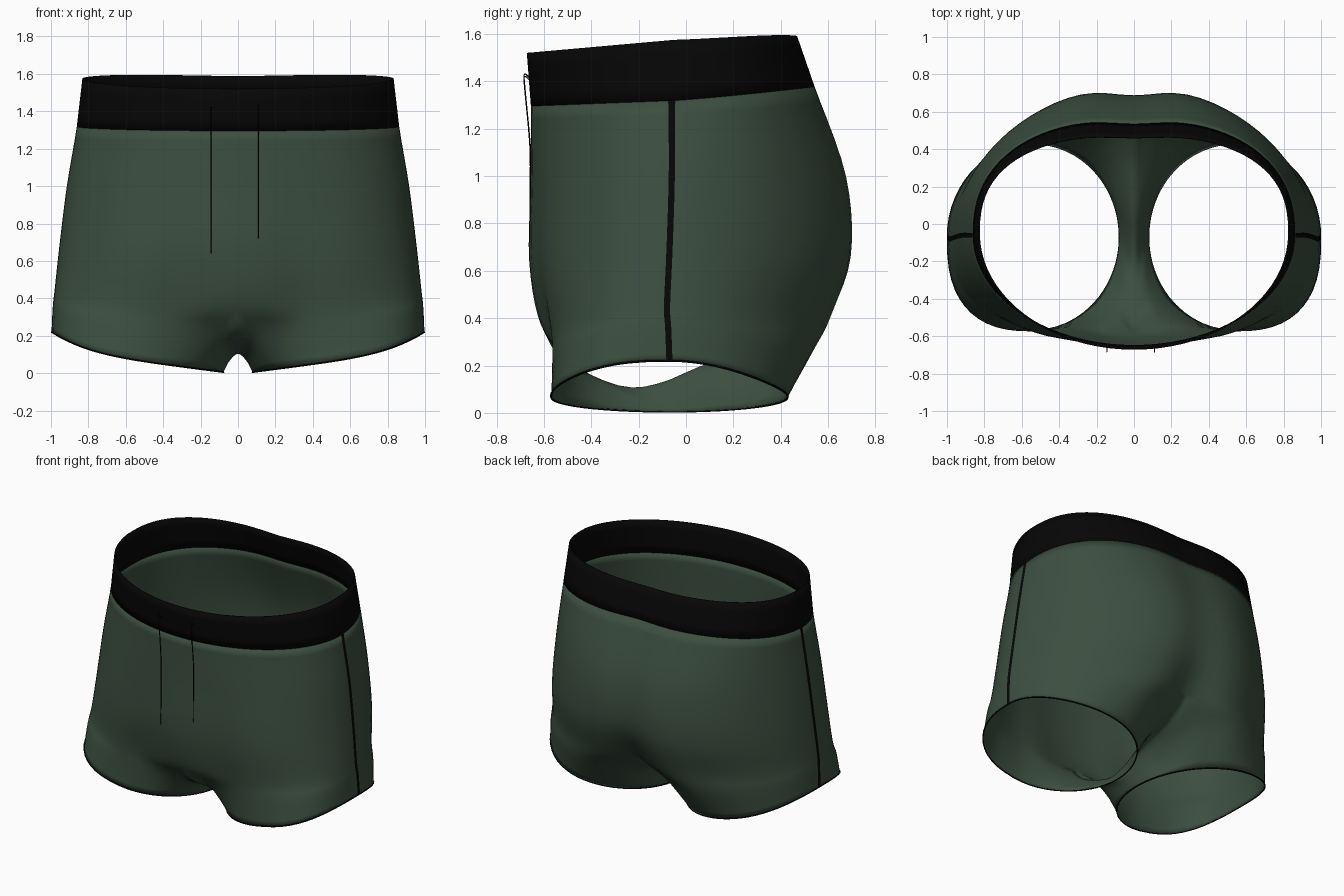
import bpy, bmesh, math
from mathutils import Vector

if "Cube" in bpy.data.objects:
    bpy.data.objects.remove(bpy.data.objects["Cube"])

N_OUT, N_IN, SUB = 40, 20, 5      # columns front-side-back, crotch columns, row steps


def material(name, rgb):
    m = bpy.data.materials.new(name)
    m.diffuse_color = (*rgb, 1)
    m.use_nodes = True
    m.node_tree.nodes["Principled BSDF"].inputs["Base Color"].default_value = m.diffuse_color
    return m


green = material("forest_green", (0.045, 0.078, 0.052))
black = material("soft_black", (0.0018, 0.0018, 0.0018))


def spline(p0, p1, p2, p3, t):
    """Catmull-Rom point between p1 and p2."""
    return 0.5 * (2 * p1 + (p2 - p0) * t + (2 * p0 - 5 * p1 + 4 * p2 - p3) * t * t
                  + (3 * p1 - p0 - 3 * p2 + p3) * t ** 3)


def smooth_path(pts, steps):
    pts = [Vector(p) for p in pts]
    ext = [2 * pts[0] - pts[1]] + pts + [2 * pts[-1] - pts[-2]]
    out = [spline(*ext[i:i + 4], k / steps) for i in range(len(pts) - 1) for k in range(steps)]
    return out + [pts[-1]]


def section(w, yc, yf, nf, yb, nb, dip, crease, zf, zs, zb, lift=0):
    """Half cross-section from front centre, round the side, to back centre."""
    row = []
    for i in range(N_OUT + 1):
        a = math.pi * (i / N_OUT - 0.5)
        s, c = math.sin(a), max(0.0, math.cos(a))
        if i in (0, N_OUT):
            c = 0.0
        n, end, zend = (nf, yf, zf) if s < 0 else (nb, yb, zb)
        x = w * c ** (2 / n)
        y = yc + (end - yc) * abs(s) ** (2 / n)
        if s > 0:
            y -= dip * math.exp(-(x / 0.19) ** 2)
        else:
            y += crease * math.exp(-((x - 0.32) / 0.13) ** 2)
        z = zs + (zend - zs) * abs(s) + (lift * math.sin(2 * a) if s > 0 else 0)
        row.append(Vector((x, y, z)))
    return row


def add_grid(bm, rows, closed=False):
    vs = [[bm.verts.new(p) for p in r] for r in rows]
    n = len(rows[0])
    for a, b in zip(vs, vs[1:]):
        for i in range(n if closed else n - 1):
            j = (i + 1) % n
            bm.faces.new((a[i], b[i], b[j], a[j]))


def finish(name, bm, mat, thickness=0.0):
    bmesh.ops.remove_doubles(bm, verts=bm.verts, dist=0.0002)
    bmesh.ops.recalc_face_normals(bm, faces=bm.faces)
    # Outward means the side face points towards +x
    side = max(bm.faces, key=lambda f: f.calc_center_median().x)
    if side.normal.x < 0:
        bmesh.ops.reverse_faces(bm, faces=bm.faces)
    me = bpy.data.meshes.new(name)
    bm.to_mesh(me)
    bm.free()
    ob = bpy.data.objects.new(name, me)
    bpy.context.collection.objects.link(ob)
    me.materials.append(mat)
    mir = ob.modifiers.new("mirror", 'MIRROR')
    mir.merge_threshold = 0.001
    if thickness:
        ob.modifiers.new("thickness", 'SOLIDIFY').thickness = thickness
    bpy.ops.object.select_all(action='DESELECT')
    bpy.context.view_layer.objects.active = ob
    ob.select_set(True)
    bpy.ops.object.shade_smooth_by_angle(angle=math.radians(50))
    return ob


def tube(name, pts, radius, closed=False):
    cu = bpy.data.curves.new(name, 'CURVE')
    cu.dimensions = '3D'
    cu.bevel_depth, cu.bevel_resolution = radius, 1
    sp = cu.splines.new('POLY')
    sp.points.add(len(pts) - 1)
    for q, p in zip(sp.points, pts):
        q.co = (*p, 1)
    sp.use_cyclic_u = closed
    cu.use_fill_caps = not closed
    cu.materials.append(black)
    ob = bpy.data.objects.new(name, cu)
    bpy.context.collection.objects.link(ob)


# Body sections from waist to the level where the legs part
top = section(.832, -.05, -.672, 2.0, .48, 2.5, .015, 0, 1.52, 1.575, 1.588, .01)
band = section(.862, -.06, -.655, 2.0, .56, 2.35, .025, 0, 1.295, 1.318, 1.378)
hip = section(.915, -.06, -.655, 2.1, .71, 1.98, .045, 0, 1.0, 1.0, 1.0)
seat = section(.955, -.07, -.662, 2.2, .735, 1.95, .06, .015, .64, .68, .66)
split = section(.98, -.08, -.612, 2.55, .655, 2.0, .13, .025, .37, .45, .40)

# Crotch seam closes the split section into a leg loop
seam = smooth_path([split[-1], (0, .34, .28), (0, .08, .2), (0, -.1, .125),
                    (0, -.25, .105), (0, -.42, .165), (0, -.545, .25), split[0]], 10)
inner = []
for k in range(1, N_IN):
    f = k / N_IN * (len(seam) - 1)
    inner.append(seam[int(f)].lerp(seam[min(int(f) + 1, len(seam) - 1)], f % 1))
for p in inner:
    p.x = 0
loop = split + inner

# Leg opening: an oval, squarer at the outer front, whose outer side rises
hem = []
for i in range(N_OUT + N_IN):
    h = N_OUT / 2
    if i <= h:
        deg = -140 * (1 - i / h)
    elif i <= N_OUT:
        deg = 125 * (i / h - 1)
    else:
        deg = 125 + 95 * (i - N_OUT) / N_IN
    c, s = math.cos(math.radians(deg)), math.sin(math.radians(deg))
    if c > 0 and s < 0:
        c, s = c ** .77, -(-s) ** .77
    x = .537 + .46 * c
    u = (x - .077) / .92
    hem.append(Vector((x, -.07 + .5 * s, .005 + .12 * u + .095 * u ** 5)))
mid = []
for p, q in zip(loop, hem):
    fy = .5 if p.y < 0 else .38
    mid.append(Vector((p.x + (q.x - p.x) * .6, p.y + (q.y - p.y) * fy, p.z + (q.z - p.z) * .4)))


def rows_between(r0, r1, r2, r3):
    return [[spline(a, b, c, d, k / SUB) for a, b, c, d in zip(r0, r1, r2, r3)]
            for k in range(SUB + 1)]


# Fabric body and legs
bm = bmesh.new()
side_line = []
for quad in ((top, band, hip, seat), (band, hip, seat, split), (hip, seat, split, mid)):
    rows = rows_between(*[r[:N_OUT + 1] for r in quad])
    for r in rows:
        r[0].x = r[-1].x = 0
        for p in r:
            p.x = max(p.x, 0)
    add_grid(bm, rows)
    side_line += [r[N_OUT // 2] for r in rows[:-1]]
# Rows before the leg loop: body above, mirrored leg across the seam, blended at its ends
above = list(seat)
for k in range(1, N_IN):
    m = mid[N_OUT + k]
    w = min(1, min(k, N_IN - k) / 5)
    end = seat[-1] if k < N_IN / 2 else seat[0]
    above.append(end.lerp(Vector((-m.x, m.y, m.z)), w * w * (3 - 2 * w)))
below = [2 * h - m for h, m in zip(hem, mid)]
for quad in ((above, loop, mid, hem), (loop, mid, hem, below)):
    rows = rows_between(*quad)
    for r in rows:
        for p in r:
            p.x = max(p.x, 0)
    add_grid(bm, rows, closed=True)
    side_line += [r[N_OUT // 2] for r in rows[:-1]]
side_line.append(hem[N_OUT // 2])
finish("fabric_body", bm, green, 0.004)

# Waistband
bm = bmesh.new()
add_grid(bm, [[a.lerp(b, k / 4) for a, b in zip(top, band)] for k in range(5)])
finish("waistband", bm, black, 0.008)

# Side stripes
bm = bmesh.new()
add_grid(bm, [[p + Vector((.002, dy, 0)) for dy in (-.013, 0, .013)] for p in side_line])
finish("side_stripes", bm, black)

# Hem trims and drawstrings
for s, word in ((1, "right"), (-1, "left")):
    tube(word + "_hem_trim", [(p.x * s, p.y, p.z) for p in hem], 0.0045, True)
for x, z0, z1, word in ((-.145, 1.42, .64, "left"), (.11, 1.43, .72, "right")):
    tube(word + "_drawstring", smooth_path(
        [(x, -.655, z0 - .02), (x, -.682, z0), (x, -.68, z0 - .06), (x, -.662, z0 - .25),
         (x, -.657, (z0 + z1) / 2), (x, -.66, z1)], 4), 0.003)
